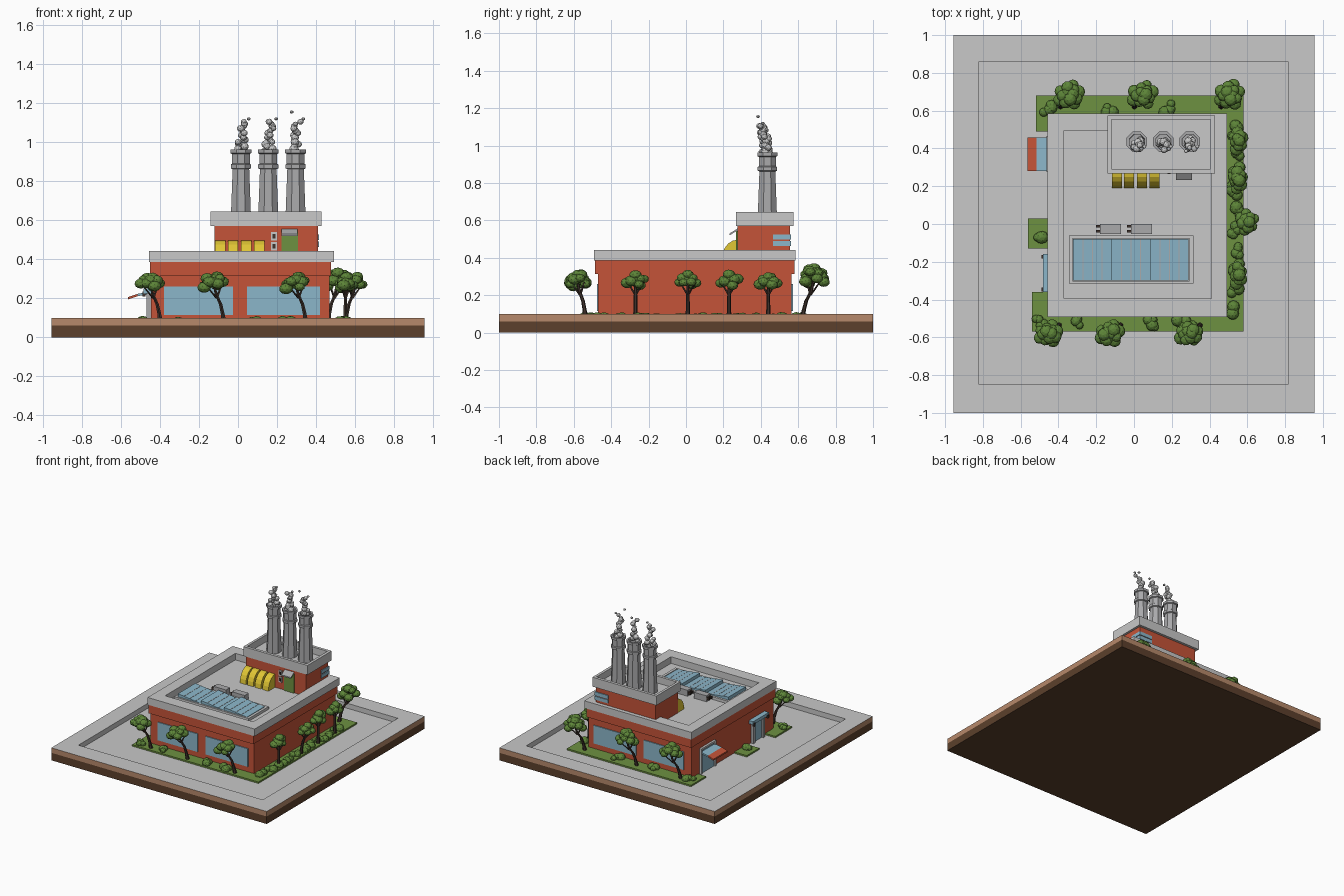
import bpy, bmesh, math, random
from mathutils import Vector, Matrix

if "Cube" in bpy.data.objects:
    bpy.data.objects.remove(bpy.data.objects["Cube"])

random.seed(4)

def mat(name, r, g, b):
    m = bpy.data.materials.new(name)
    m.diffuse_color = (r, g, b, 1)
    m.use_nodes = True
    m.node_tree.nodes["Principled BSDF"].inputs["Base Color"].default_value = m.diffuse_color
    return m

SOIL = mat("dark_soil", .107, .051, .025)
TAN = mat("tan_earth", .47, .25, .145)
GREY = mat("light_grey", .58, .58, .58)
STEEL = mat("mid_grey", .40, .40, .41)
RED = mat("brick_red", .56, .088, .04)
BLUE = mat("glass_blue", .26, .47, .59)
YELLOW = mat("yellow", .75, .57, .035)
GRASS = mat("grass_green", .155, .285, .053)
LEAF = mat("leaf_green", .11, .235, .04)
DARK = mat("dark_brown", .05, .032, .025)

def finish(name, bm, mats):
    me = bpy.data.meshes.new(name)
    bm.to_mesh(me)
    bm.free()
    for m in mats:
        me.materials.append(m)
    ob = bpy.data.objects.new(name, me)
    bpy.context.collection.objects.link(ob)
    return ob

def loft(name, rings, mats, idx=None):
    """Skin closed rings; idx gives one material index per band, the last is the end cap."""
    bm = bmesh.new()
    vs = [[bm.verts.new(p) for p in r] for r in rings]
    n = len(vs[0])
    idx = idx or [0] * len(rings)
    for k in range(len(vs) - 1):
        a, b = vs[k], vs[k + 1]
        for i in range(n):
            j = (i + 1) % n
            bm.faces.new((a[i], a[j], b[j], b[i])).material_index = idx[k]
    bm.faces.new(vs[0][::-1]).material_index = idx[0]
    bm.faces.new(vs[-1]).material_index = idx[-1]
    bmesh.ops.recalc_face_normals(bm, faces=bm.faces[:])
    return finish(name, bm, mats)

def rect(x0, x1, y0, y1, z):
    return [(x0, y0, z), (x1, y0, z), (x1, y1, z), (x0, y1, z)]

def box(name, x0, x1, y0, y1, z0, z1, m):
    return loft(name, [rect(x0, x1, y0, y1, z0), rect(x0, x1, y0, y1, z1)], [m])

def tray(name, o, i, z0, z1, zf, m):
    return loft(name, [rect(*o, z0), rect(*o, z1), rect(*i, z1), rect(*i, zf)], [m])

def along_x(name, prof, x0, x1, m):
    return loft(name, [[(x, y, z) for y, z in prof] for x in (x0, x1)], [m])

def along_y(name, prof, y0, y1, m):
    return loft(name, [[(x, y, z) for x, z in prof] for y in (y0, y1)], [m])

def circle(cx, cy, z, r, n):
    return [(cx + r * math.cos((i + .5) * 2 * math.pi / n),
             cy + r * math.sin((i + .5) * 2 * math.pi / n), z) for i in range(n)]

def blobs(name, items, m, sub=2):
    """Faceted lumps: items are (centre, radius, vertical squash)."""
    bm = bmesh.new()
    for c, r, s in items:
        M = (Matrix.Translation(c) @ Matrix.Diagonal((1, 1, s, 1))
             @ Matrix.Rotation(random.uniform(0, 6), 4, Vector((random.random(), .4, 1))))
        bmesh.ops.create_icosphere(bm, subdivisions=sub, radius=r, matrix=M)
    return finish(name, bm, [m])

# Ground slab with a sunken yard
O, I = (-.955, .955, -1, 1), (-.82, .815, -.85, .86)
F = .06
loft("ground_slab", [rect(*O, 0), rect(*O, .06), rect(*O, .1), rect(*I, .1), rect(*I, F)],
     [SOIL, TAN, GREY], [0, 1, 2, 2, 2])

# Grass beds
for g in [(-.54, -.45, -.57, -.36), (-.45, .46, -.57, -.45), (.46, .58, -.57, .68),
          (-.45, .46, .55, .68), (-.52, -.45, .49, .68), (-.56, -.45, -.13, .03)]:
    box("grass_bed", *g, F, .072, GRASS)

# Main hall
box("hall_walls", -.445, .47, -.47, .565, F, .315, RED)
box("hall_upper_band", -.452, .477, -.486, .58, .315, .385, RED)
tray("hall_parapet", (-.457, .492, -.492, .586), (-.37, .41, -.395, .495), .385, .443, .39, GREY)
for x0, x1 in [(-.38, -.025), (.045, .42)]:
    box("front_window", x0, x1, -.477, -.469, .115, .26, BLUE)
    box("back_window", x0, x1, .564, .572, .115, .26, BLUE)

# Loading bay on the left wall, with a two-colour awning
box("bay_opening", -.452, -.444, .29, .45, F, .25, BLUE)
for y in (.275, .45):
    box("bay_post", -.462, -.444, y, y + .015, F, .265, GREY)
box("bay_lintel", -.462, -.444, .29, .45, .25, .265, GREY)
along_y("awning_inner", [(-.445, .235), (-.445, .223), (-.515, .211), (-.515, .223)], .28, .458, BLUE)
along_y("awning_outer", [(-.515, .223), (-.515, .211), (-.563, .195), (-.563, .207)], .28, .458, RED)

# Side entrance with canopy
box("side_door", -.454, -.444, -.31, -.21, F, .22, BLUE)
for y in (-.335, -.21):
    box("door_pillar", -.468, -.444, y, y + .025, F, .225, STEEL)
box("door_canopy", -.483, -.444, -.36, -.16, .225, .25, BLUE)
for y in (-.357, -.183):
    box("door_lamp", -.49, -.475, y, y + .02, .21, .235, DARK)

# Skylight with three tilted glass panels
tray("skylight_frame", (-.345, .315, -.315, -.06), (-.325, .295, -.302, -.077), .385, .412, .395, GREY)
for i in range(3):
    x = -.322 + .204 * i
    along_y("skylight_panel", [(x, .395), (x + .203, .395), (x + .203, .411), (x, .436)],
            -.30, -.08, BLUE)
    for t in (.05, .1, .15):
        z = .437 - .025 * t / .203
        along_y("glazing_bar", [(x + t, z - .004), (x + t + .004, z - .004), (x + t + .004, z), (x + t, z)],
                -.30, -.08, STEEL)

# Rooftop air units with pipes
for x0 in (-.18, -.015):
    box("air_unit", x0, x0 + .11, -.052, 0, .385, .438, STEEL)
    for y in (-.045, -.018):
        box("air_unit_pipe", x0 - .022, x0, y, y + .014, .405, .425, DARK)

# Upper block
box("upper_walls", -.12, .41, .275, .555, .385, .572, RED)
tray("upper_parapet", (-.14, .428, .268, .575), (-.12, .406, .29, .552), .57, .645, .59, GREY)
arc = [(.276 - .085 * math.sin(a), .39 + .107 * math.cos(a))
       for a in [k * math.pi / 10 for k in range(6)]]
for x in (-.117, -.052, .015, .083):
    along_x("yellow_hood", arc + [(.276, .39)], x, x + .053, YELLOW)
box("roof_door", .222, .308, .268, .276, .385, .543, GRASS)
along_x("roof_door_canopy", [(.276, .557), (.276, .547), (.232, .52), (.232, .53)], .222, .306, STEEL)
for z in (.445, .497):
    box("small_window_frame", .17, .2, .268, .276, z, z + .043, GREY)
    box("small_window_pane", .178, .192, .266, .27, z + .01, z + .033, DARK)
for z in (.463, .498):
    box("corner_window_side", .409, .416, .465, .562, z, z + .028, BLUE)
    box("corner_window_back", .30, .409, .554, .562, z, z + .028, BLUE)

# Chimneys and smoke
shape = [(.057, .585), (.046, .862), (.056, .866), (.056, .886), (.049, .89), (.049, .94),
         (.058, .944), (.058, .963), (.043, .963), (.041, .9)]
for cx, drift in ((.015, 0), (.155, .012), (.295, .005)):
    loft("chimney", [circle(cx, .435, z, r, 8) for r, z in shape], [STEEL])
    puffs = []
    for k in range(14):
        t = k / 13
        puffs.append(((cx + drift * t + random.uniform(-.022, .022),
                       .43 - .015 * t + random.uniform(-.024, .024), .955 + .15 * t),
                      random.uniform(.017, .025) * (1 - .25 * t), .9))
    puffs.append(((cx + random.choice((-.06, .04)), .41, random.choice((1.02, 1.12))), .01, .8))
    blobs("smoke", puffs, GREY)
blobs("smoke_wisp", [((.275, .385, 1.155), .01, .8)], GREY)

# Trees: bent trunk and a faceted crown
def tree(base, top, rx, ry, zc, h, n=13):
    (bx, by), (tx, ty) = base, top
    path = [(0, .016, F), (.15, .011, .12), (.35, .010, .17), (.75, .009, .22), (1, .006, zc)]
    loft("tree_trunk", [circle(bx + (tx - bx) * t, by + (ty - by) * t, z, r, 6)
                        for t, r, z in path], [DARK])
    for s in (-1, 1):
        loft("tree_branch", [circle(bx + (tx - bx) * .7, by + (ty - by) * .7, .2, .007, 5),
                             circle(tx + s * rx * .5, ty + s * ry * .5, zc, .004, 5)], [DARK])
    items = [((tx, ty, zc + h * .3), .035, .8)]
    for k in range(n):
        a, q = k * 2.4, math.sqrt((k + .5) / n)
        items.append(((tx + (rx - .028) * q * math.cos(a), ty + (ry - .028) * q * math.sin(a),
                       zc + (h - .02) * (1 - 1.3 * q * q) + random.uniform(-.014, .014)),
                      random.uniform(.026, .036), .8))
    blobs("tree_crown", items, LEAF)

for x in (-.45, -.125, .295):
    tree((x + .055, -.535), (x, -.58), .085, .075, .272, .06)
for x in (-.34, .05, .51):
    tree((x - .05, .62), (x, .685), .09, .085, .288, .07)
for y in (-.27, .01, .23, .44):
    dx = .05 if y == .01 else 0
    tree((.55, y), (.552 + dx, y), .052 + dx * .3, .085, .27, .05, 10)

# Bushes
spots = [(-.5, -.06), (-.5, -.52), (-.3, -.53), (.25, -.535), (.1, -.53), (-.46, .6), (.18, .62), (-.12, .61)]
spots += [(.535, -.45 + .105 * k) for k in range(10)]
for x, y in spots:
    blobs("bush", [((x + random.uniform(-.025, .025), y + random.uniform(-.03, .03), .08),
                    random.uniform(.02, .035), .9) for k in range(4)], LEAF)
